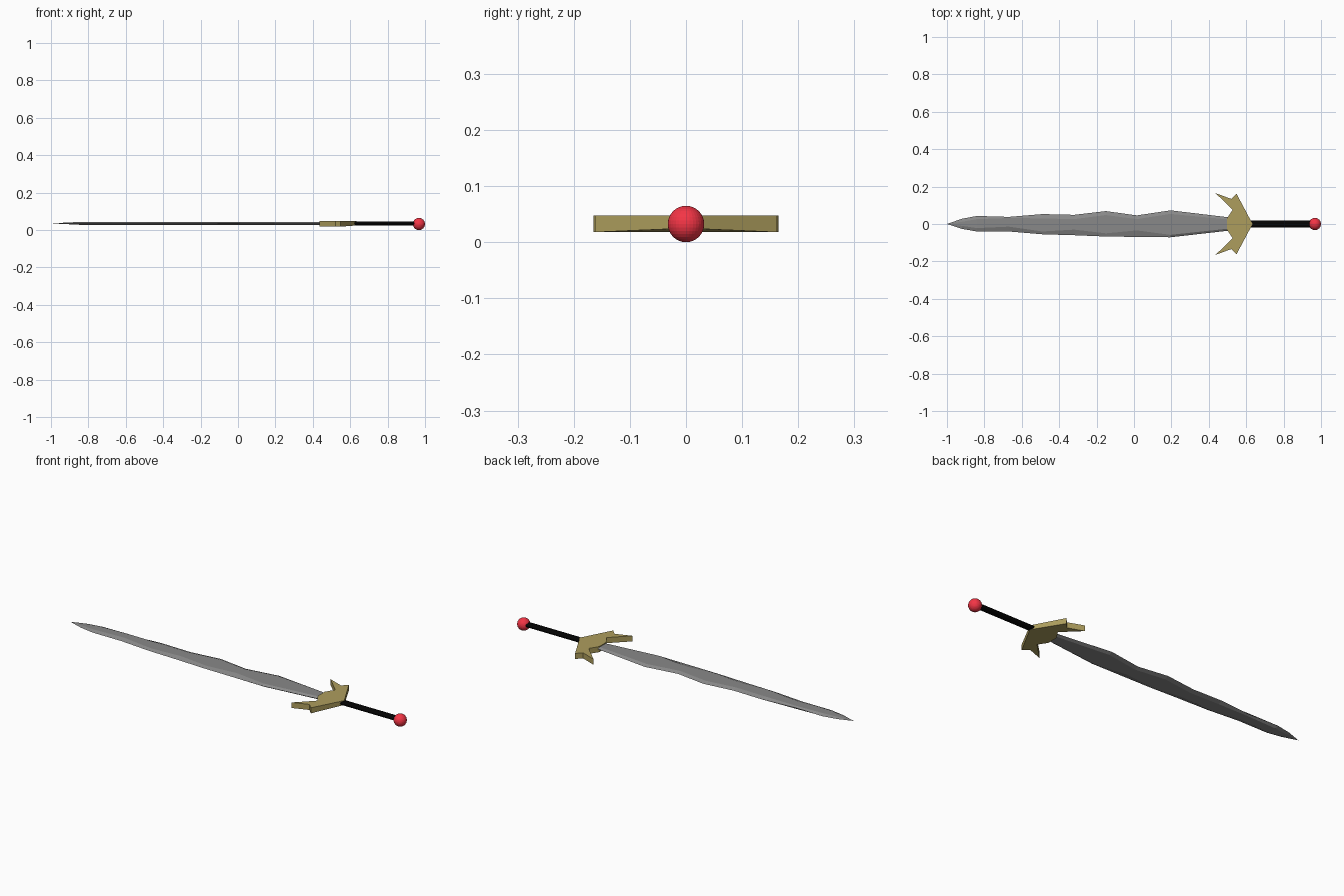
import bpy, math

if "Cube" in bpy.data.objects:
    bpy.data.objects.remove(bpy.data.objects["Cube"])

ZC = 0.036  # height of the sword's centre plane


def material(name, rgb):
    m = bpy.data.materials.new(name)
    m.diffuse_color = (*rgb, 1)
    m.use_nodes = True
    m.node_tree.nodes["Principled BSDF"].inputs["Base Color"].default_value = m.diffuse_color
    return m


def mesh_object(name, verts, faces, mat):
    me = bpy.data.meshes.new(name)
    me.from_pydata(verts, [], faces)
    me.update()
    ob = bpy.data.objects.new(name, me)
    bpy.context.collection.objects.link(ob)
    me.materials.append(mat)
    return ob


steel = material("dark_steel", (0.25, 0.25, 0.25))
gold = material("brass", (0.42, 0.34, 0.11))
black = material("black_grip", (0.001, 0.001, 0.001))
red = material("red_gem", (0.9, 0.035, 0.06))

# Blade: faceted hexagonal section; x, far edge, near edge, far ridge, near ridge
sections = [
    (-0.92, 0.028, 0.026, 0.012, 0.010),
    (-0.84, 0.043, 0.040, 0.026, 0.022),
    (-0.67, 0.038, 0.040, 0.032, 0.014),
    (-0.49, 0.053, 0.055, 0.030, 0.040),
    (-0.32, 0.049, 0.060, 0.026, 0.030),
    (-0.15, 0.069, 0.067, 0.048, 0.050),
    (0.015, 0.046, 0.069, 0.026, 0.034),
    (0.195, 0.073, 0.071, 0.054, 0.058),
    (0.53, 0.033, 0.033, 0.022, 0.022),
]
verts, faces = [], []
for x, far, near, rf, rn in sections:
    t = 0.004 if x < -0.9 else 0.008
    verts += [(x, far, ZC), (x, rf, ZC + t), (x, -rn, ZC + t),
              (x, -near, ZC), (x, -rn, ZC - t), (x, rf, ZC - t)]
tip = len(verts)
verts.append((-1, 0, ZC))
for k in range(6):
    n = (k + 1) % 6
    faces.append((tip, n, k))
    for s in range(len(sections) - 1):
        a, b = s * 6, s * 6 + 6
        faces.append((a + k, a + n, b + n, b + k))
faces.append(tuple(range(tip - 6, tip))[::-1])
mesh_object("blade", verts, faces, steel)

# Guard: mirrored winged outline, extruded, underside rising at the grip
half = [(0.497, 0.03), (0.527, 0.076), (0.436, 0.165), (0.52, 0.134),
        (0.548, 0.162)]
outline = half + [(0.634, 0)] + [(x, -y) for x, y in reversed(half)]
n = len(outline)
verts = [(x, y, 0.025 if y == 0 else 0.018) for x, y in outline]
verts += [(x, y, 0.048) for x, y in outline]
faces = [tuple(range(n)), tuple(range(n, 2 * n))[::-1]]
faces += [(i, i + n, (i + 1) % n + n, (i + 1) % n) for i in range(n)]
mesh_object("guard", verts, faces, gold)

# Grip: flattened rod
bpy.ops.mesh.primitive_cylinder_add(vertices=16, radius=1, depth=0.36,
                                    location=(0.78, 0, ZC),
                                    rotation=(0, math.pi / 2, 0))
grip = bpy.context.object
grip.name = "grip"
grip.scale = (0.011, 0.02, 1)
grip.data.materials.append(black)

# Pommel ball
bpy.ops.mesh.primitive_uv_sphere_add(segments=32, ring_count=16, radius=0.0325,
                                     location=(0.9675, 0, 0.0325))
pommel = bpy.context.object
pommel.name = "pommel"
pommel.data.materials.append(red)
